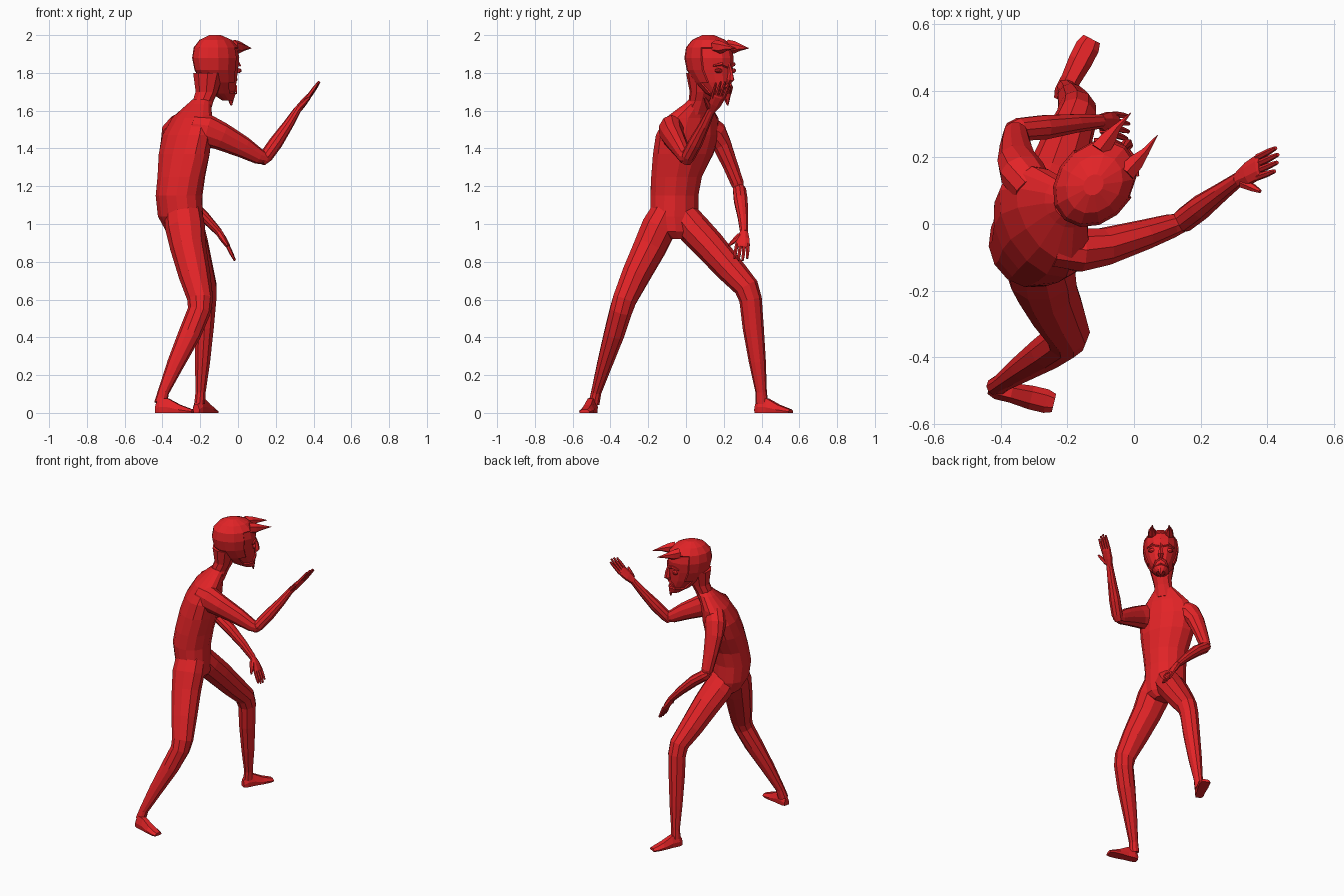
import bpy, bmesh, math
from mathutils import Vector as V

red = bpy.data.materials.new("red")
red.diffuse_color = (0.76, 0.017, 0.02, 1)


def finish(name, bm):
    bmesh.ops.recalc_face_normals(bm, faces=bm.faces[:])
    me = bpy.data.meshes.new(name)
    bm.to_mesh(me)
    bm.free()
    me.materials.append(red)
    ob = bpy.data.objects.new(name, me)
    bpy.context.collection.objects.link(ob)
    return ob


def loft(pts, side, n=10, axis=None):
    """Rings (x, y, z, half width along side, half depth) joined into a tube."""
    bm = bmesh.new()
    c = [V(p[:3]) for p in pts]
    rings = []
    for i, p in enumerate(pts):
        if axis:
            t = V(axis)
        else:
            t = V((0, 0, 0))
            if i > 0:
                t += (c[i] - c[i - 1]).normalized()
            if i < len(c) - 1:
                t += (c[i + 1] - c[i]).normalized()
        t.normalize()
        u = V(side)
        u = (u - t * u.dot(t)).normalized()
        v = t.cross(u)
        a, b = p[3], p[4] if len(p) > 4 else p[3]
        rings.append([bm.verts.new(c[i] + u * a * math.cos(k) + v * b * math.sin(k))
                      for k in [2 * math.pi * (j + .5) / n for j in range(n)]])
    for r, s in zip(rings, rings[1:]):
        for j in range(n):
            bm.faces.new((r[j], r[(j + 1) % n], s[(j + 1) % n], s[j]))
    bm.faces.new(rings[0][::-1])
    bm.faces.new(rings[-1])
    return bm


def tube(name, pts, side=(0, 1, 0), n=10, axis=None):
    return finish(name, loft(pts, side, n, axis))


UP = (0, 0, 1)

# Torso, turned toward +x +y
LAT = (-0.49, 0.87, 0)
tube("torso", [
    (-.275, -.04, .92, .055, .05), (-.285, -.05, .96, .115, .09),
    (-.305, -.06, 1.04, .135, .115), (-.312, -.062, 1.15, .132, .122),
    (-.30, -.05, 1.25, .142, .122), (-.285, -.015, 1.37, .172, .125),
    (-.27, .01, 1.47, .185, .115), (-.245, .03, 1.56, .155, .09),
    (-.205, .06, 1.635, .075, .06), (-.19, .065, 1.66, .05, .05)], LAT, 14, UP)

# Head frame: facing direction F, sideways S
HC = V((-.115, .125, 0))
F, S = V((.64, .77, 0)), V((-.77, .64, 0))


def P(f, s, z, *r):
    q = HC + F * f + S * s
    return (q.x, q.y, z) + r


tube("neck", [(-.225, .045, 1.58, .08, .075), (-.185, .07, 1.65, .058, .056),
              (-.165, .08, 1.70, .062, .06), (-.155, .085, 1.80, .085, .085)], S, 10, UP)

# Head with a recessed face below the hairline
bm = loft([P(.095, 0, 1.655, .028, .035), P(.062, 0, 1.69, .055, .075),
           P(.028, 0, 1.75, .085, .11), P(.004, 0, 1.815, .105, .137),
           P(0, 0, 1.88, .115, .147), P(-.002, 0, 1.935, .107, .135),
           P(-.006, 0, 1.975, .078, .095), P(-.01, 0, 2.0, .028, .034)], S, 14, UP)
bmesh.ops.recalc_face_normals(bm, faces=bm.faces[:])
face = [f for f in bm.faces if (f.calc_center_median() - HC).dot(F) > .035
        and 1.70 < f.calc_center_median().z < 1.95]
bmesh.ops.inset_region(bm, faces=face, thickness=.006, depth=-.006)
finish("head", bm)

# Facial features, mirrored left and right
for sg, label in ((1, "left"), (-1, "right")):
    tube(label + "_horn", [P(.08, .052 * sg, 1.94, .032, .036), P(.125, .054 * sg, 1.935, .027, .033),
                           P(.165, .056 * sg, 1.935, .014, .018),
                           P(.228, .052 * sg, 1.93, .001, .001)], S, 6)
    eye = [P(.105, .056 * sg, 1.812, .024, .014), P(.118, .058 * sg, 1.812, .022, .012),
           P(.123, .058 * sg, 1.812, .012, .007)]
    tube(label + "_eye", eye, S, 8)
    tube(label + "_brow", [P(.134, .012 * sg, 1.832, .009), P(.125, .05 * sg, 1.848, .01),
                           P(.095, .085 * sg, 1.838, .005)], UP, 5)
    tube(label + "_moustache", [P(.135, .006 * sg, 1.738, .009), P(.125, .03 * sg, 1.725, .009),
                                P(.105, .05 * sg, 1.69, .003)], UP, 5)
tube("nose", [P(.132, 0, 1.85, .008), P(.143, 0, 1.80, .012, .016),
              P(.145, 0, 1.765, .02, .022), P(.13, 0, 1.745, .012, .01)], S, 6)
tube("lower_lip", [P(.118, -.025, 1.703, .004), P(.13, 0, 1.703, .009),
                   P(.118, .025, 1.703, .004)], UP, 5)
tube("goatee", [P(.108, 0, 1.70, .026, .022), P(.12, 0, 1.665, .02, .015),
                P(.124, 0, 1.628, .005, .004)], S, 6)


# Hands: palm, four fingers and a thumb
def hand(name, wrist, knuckle, tip, side, thumb_tip, thumb_sign):
    w, k, t, s = V(wrist), V(knuckle), V(tip), V(side).normalized()
    tube(name + "_palm", [(*w, .022, .02), (*w.lerp(k, .5), .036, .019),
                          (*k, .04, .014), (*k.lerp(t, .1), .036, .01)], s, 8)
    for i in range(4):
        o = (i - 1.5) * .02
        short = (1 - .12 * abs(i - 1.6))
        end = k.lerp(t, short) + s * o * 1.15
        base = k - (t - k) * .1 + s * o
        tube(f"{name}_finger_{i + 1}", [(*base, .0105), (*base.lerp(end, .6), .0095),
                                        (*end, .006)], s, 6)
    b = w.lerp(k, .25) + s * .02 * thumb_sign
    tt = V(thumb_tip)
    tube(name + "_thumb", [(*b, .017), (*b.lerp(tt, .6), .012), (*tt, .006)], s, 6)


# Raised right arm
tube("right_upper_arm", [(-.24, -.07, 1.51, .06, .07), (-.165, -.078, 1.495, .068, .085),
                         (-.09, -.068, 1.465, .058, .074), (.03, -.032, 1.405, .046, .057),
                         (.11, -.006, 1.358, .037, .042), (.15, .006, 1.345, .028, .03)])
tube("right_forearm", [(.125, 0, 1.325, .027, .022), (.15, .012, 1.36, .037, .036),
                       (.20, .05, 1.43, .038, .037), (.265, .098, 1.525, .028, .028),
                       (.315, .135, 1.605, .022, .02)])
hand("right_hand", (.312, .133, 1.60), (.375, .172, 1.675), (.434, .198, 1.758),
     (.03, 1, -.1), (.378, .098, 1.67), -1)

# Lowered left arm
tube("left_upper_arm", [(-.30, .10, 1.53, .06, .065), (-.335, .155, 1.485, .062, .072),
                        (-.35, .19, 1.42, .052, .06), (-.355, .235, 1.31, .042, .048),
                        (-.355, .272, 1.215, .036, .038), (-.35, .28, 1.185, .026, .026)])
tube("left_forearm", [(-.375, .28, 1.20, .024, .022), (-.345, .283, 1.18, .036, .036),
                      (-.27, .29, 1.125, .038, .036), (-.175, .302, 1.035, .029, .028),
                      (-.10, .308, .955, .022, .02)])
hand("left_hand", (-.102, .308, .957), (-.055, .298, .885), (-.014, .288, .802),
     (0, 1, .05), (-.055, .225, .885), -1)

# Legs
tube("right_leg", [(-.29, -.105, 1.06, .085, .10), (-.28, -.145, .98, .095, .105),
                   (-.265, -.19, .88, .09, .095), (-.23, -.265, .73, .078, .084),
                   (-.20, -.325, .60, .066, .068), (-.205, -.345, .54, .062, .062),
                   (-.255, -.38, .42, .056, .06), (-.33, -.43, .26, .042, .046),
                   (-.395, -.475, .11, .028, .03), (-.41, -.487, .05, .03, .034)])
tube("left_leg", [(-.295, -.02, 1.05, .09, .08), (-.275, .04, .975, .098, .088),
                  (-.245, .12, .89, .09, .085), (-.205, .235, .76, .076, .076),
                  (-.172, .32, .665, .062, .066), (-.17, .342, .60, .058, .06),
                  (-.178, .356, .45, .052, .056), (-.188, .378, .27, .042, .045),
                  (-.198, .398, .11, .028, .03), (-.203, .402, .05, .03, .034)], (1, 0, 0))


# Feet with flat soles
def foot(name, heel, toe):
    h, d = V((*heel, 0)), V((toe[0] - heel[0], toe[1] - heel[1], 0))
    s = V((-d.y, d.x, 0)).normalized()
    bm = bmesh.new()
    rows = []
    for f, w, top in ((0, .02, .045), (.12, .03, .08), (.35, .03, .075),
                      (.65, .036, .043), (.88, .036, .026), (1, .028, .018)):
        c = h + d * f
        rows.append([bm.verts.new(c + s * w * a + V((0, 0, z))) for a, z in
                     ((-.9, 0), (-1, top * .4), (-.5, top), (.5, top), (1, top * .4), (.9, 0))])
    for r, q in zip(rows, rows[1:]):
        for j in range(6):
            bm.faces.new((r[j], r[(j + 1) % 6], q[(j + 1) % 6], q[j]))
    bm.faces.new(rows[0])
    bm.faces.new(rows[-1])
    finish(name, bm)


foot("right_foot", (-.435, -.49), (-.24, -.537))
foot("left_foot", (-.222, .37), (-.127, .555))
